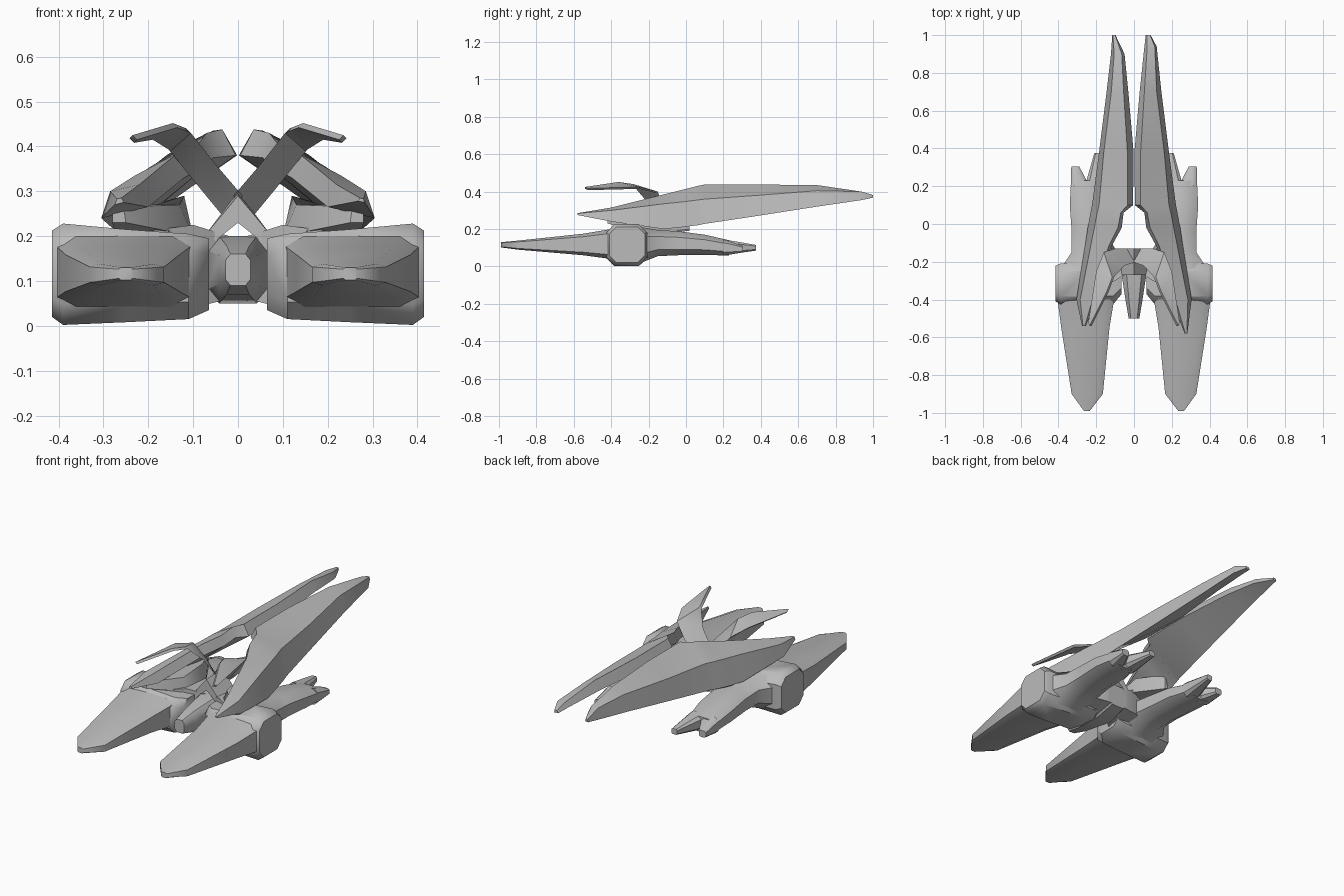
import bpy
import bmesh
import math
from mathutils import Vector

default_cube = bpy.data.objects.get("Cube")
if default_cube:
    bpy.data.objects.remove(default_cube, do_unlink=True)


def make_material(name, colour):
    material = bpy.data.materials.new(name)
    material.use_nodes = True
    material.diffuse_color = colour
    material.node_tree.nodes["Principled BSDF"].inputs["Base Color"].default_value = colour
    return material


hull_grey = make_material("hull grey", (.5, .5, .5, 1))


def loft(name, rings, mirrored=True, smooth_angle=40):
    """Skin a list of equal-length point rings, cap both ends and mirror across x."""
    builder = bmesh.new()
    layers = [[builder.verts.new(Vector(point)) for point in ring] for ring in rings]
    count = len(layers[0])
    for lower, upper in zip(layers, layers[1:]):
        for i in range(count):
            j = (i + 1) % count
            builder.faces.new((lower[i], lower[j], upper[j], upper[i]))
    builder.faces.new(layers[0][::-1])
    builder.faces.new(layers[-1])
    bmesh.ops.recalc_face_normals(builder, faces=builder.faces)
    mesh = bpy.data.meshes.new(name)
    builder.to_mesh(mesh)
    builder.free()
    mesh.materials.append(hull_grey)
    part = bpy.data.objects.new(name, mesh)
    bpy.context.collection.objects.link(part)
    if mirrored:
        mirror = part.modifiers.new("mirror", "MIRROR")
        mirror.use_mirror_merge = False
    bpy.ops.object.select_all(action="DESELECT")
    part.select_set(True)
    bpy.context.view_layer.objects.active = part
    bpy.ops.object.shade_smooth_by_angle(angle=math.radians(smooth_angle))
    return part


def chamfered(low_u, high_u, low_v, high_v, cut):
    """Eight-sided rectangle outline with cut corners, cut as a share of each side."""
    du, dv = (high_u - low_u) * cut, (high_v - low_v) * cut
    return [(low_u + du, low_v), (high_u - du, low_v),
            (high_u, low_v + dv), (high_u, high_v - dv),
            (high_u - du, high_v), (low_u + du, high_v),
            (low_u, high_v - dv), (low_u, low_v + dv)]


def along_y(name, stations, cut=.2, mirrored=True, smooth_angle=40):
    """Loft along y; each station is (y, low x, high x, low z, high z)."""
    rings = [[(u, y, v) for u, v in chamfered(*box, cut)] for y, *box in stations]
    return loft(name, rings, mirrored, smooth_angle)


def along_x(name, stations, cut=.2):
    """Loft along x; each station is (x, low y, high y, low z, high z)."""
    rings = [[(x, u, v) for u, v in chamfered(*box, cut)] for x, *box in stations]
    return loft(name, rings)


def blade(name, path, thickness):
    """Thin four-sided blade; each path entry holds its two edge points."""
    offset = Vector((thickness, 0, thickness))
    rings = []
    for first, second in path:
        a, b = Vector(first), Vector(second)
        rings.append([a, b, b - offset, a - offset])
    return loft(name, rings)


# Broad engine blocks on either side
along_x("engine_block", [
    (.065, -.37, -.21, .035, .195),
    (.11, -.425, -.2, .015, .205),
    (.25, -.43, -.2, .008, .215),
    (.39, -.425, -.21, .002, .228),
    (.415, -.41, -.22, .02, .212)])

# Long tapering front prongs
along_y("front_prong", [
    (-.4, .105, .405, .04, .2),
    (-.55, .13, .385, .06, .175),
    (-.9, .165, .33, .09, .138),
    (-.99, .235, .265, .102, .13)], .14, smooth_angle=60)

# Tail fairings that split into two points
along_y("tail_root", [
    (-.24, .11, .39, .02, .21),
    (-.15, .125, .33, .055, .195),
    (-.04, .14, .33, .06, .188),
    (.1, .15, .34, .062, .17),
    (.23, .175, .333, .058, .14)], .25)
along_y("outer_tail_point", [
    (.2, .235, .335, .058, .145),
    (.305, .29, .332, .075, .11)])
along_y("inner_tail_point", [
    (.2, .165, .26, .06, .145),
    (.375, .175, .21, .085, .115)])

# Long leaning wings: inner edge, ridge, shoulder and lower edge at each station
wing_middle = [
    (-.4, (.2, .265), (.22, .315), (.285, .3), (.305, .24)),
    (-.12, (.12, .33), (.135, .385), (.23, .335), (.26, .2)),
    (-.02, (.065, .36), (.085, .41), (.21, .345), (.245, .21)),
    (.06, (.055, .375), (.07, .43), (.195, .355), (.23, .22)),
    (.1, (.005, .38), (.035, .438), (.185, .36), (.222, .228)),
    (.38, (.002, .38), (.035, .438), (.16, .38), (.185, .27)),
    (.7, (.03, .385), (.055, .435), (.12, .405), (.145, .32))]
left_front = (-.58, (.268, .278), (.272, .285), (.28, .283), (.282, .275))
left_rear = [(.94, (.055, .375), (.07, .4), (.11, .4), (.12, .355)),
             (1, (.062, .37), (.07, .382), (.085, .382), (.088, .368))]
right_front = (-.54, (.255, .275), (.26, .285), (.27, .283), (.275, .27))
right_rear = [(.9, (.05, .375), (.065, .405), (.105, .405), (.122, .35)),
              (1, (.098, .37), (.1, .382), (.112, .382), (.115, .368))]
for name, side, front, rear in (("left_rear_wing", 1, left_front, left_rear),
                                ("right_rear_wing", -1, right_front, right_rear)):
    loft(name, [[(side * x, y, z) for x, z in ring]
                for y, *ring in [front, *wing_middle, *rear]],
         mirrored=False, smooth_angle=35)

# Curved fins rising from the centre and sweeping forward
blade("curved_fin", [
    ((0, -.2, .3), (.03, -.13, .24)),
    ((.06, -.22, .37), (.1, -.13, .325)),
    ((.115, -.28, .44), (.16, -.15, .4)),
    ((.145, -.36, .452), (.2, -.25, .425)),
    ((.235, -.54, .425), (.242, -.52, .418))], .01)

# Central pod with a narrow blunt nose
along_y("central_pod", [
    (-.5, -.028, .028, .09, .16),
    (-.42, -.042, .042, .07, .178),
    (-.24, -.07, .07, .05, .2),
    (-.13, -.06, .06, .08, .2)], mirrored=False)

# Peaked brace straddling the pod
loft("centre_brace", [
    [(0, y, peak), (.075, y, .2), (.05, y, .19), (0, y, .23), (-.05, y, .19), (-.075, y, .2)]
    for y, peak in ((-.27, .29), (-.13, .3))], mirrored=False)

# Arms joining the pod to the engine blocks
loft("shoulder_arm", [
    [(.02, -.13, .19), (.02, -.25, .2), (.02, -.25, .06), (.02, -.13, .09)],
    [(.12, -.13, .22), (.1, -.3, .225), (.1, -.3, .04), (.12, -.13, .08)],
    [(.21, -.17, .2), (.21, -.36, .21), (.21, -.36, .06), (.21, -.17, .08)]])

# Slim pylons filling the space between the engines and the wings
loft("wing_pylon", [
    [(.255, -.42, .265), (.28, -.42, .265), (.28, -.42, .23), (.25, -.42, .23)],
    [(.13, -.28, .27), (.27, -.28, .27), (.27, -.28, .19), (.1, -.28, .2)],
    [(.12, -.13, .29), (.245, -.13, .25), (.24, -.13, .18), (.1, -.13, .2)],
    [(.19, .02, .27), (.2, .02, .25), (.21, .02, .2), (.19, .02, .19)]])
